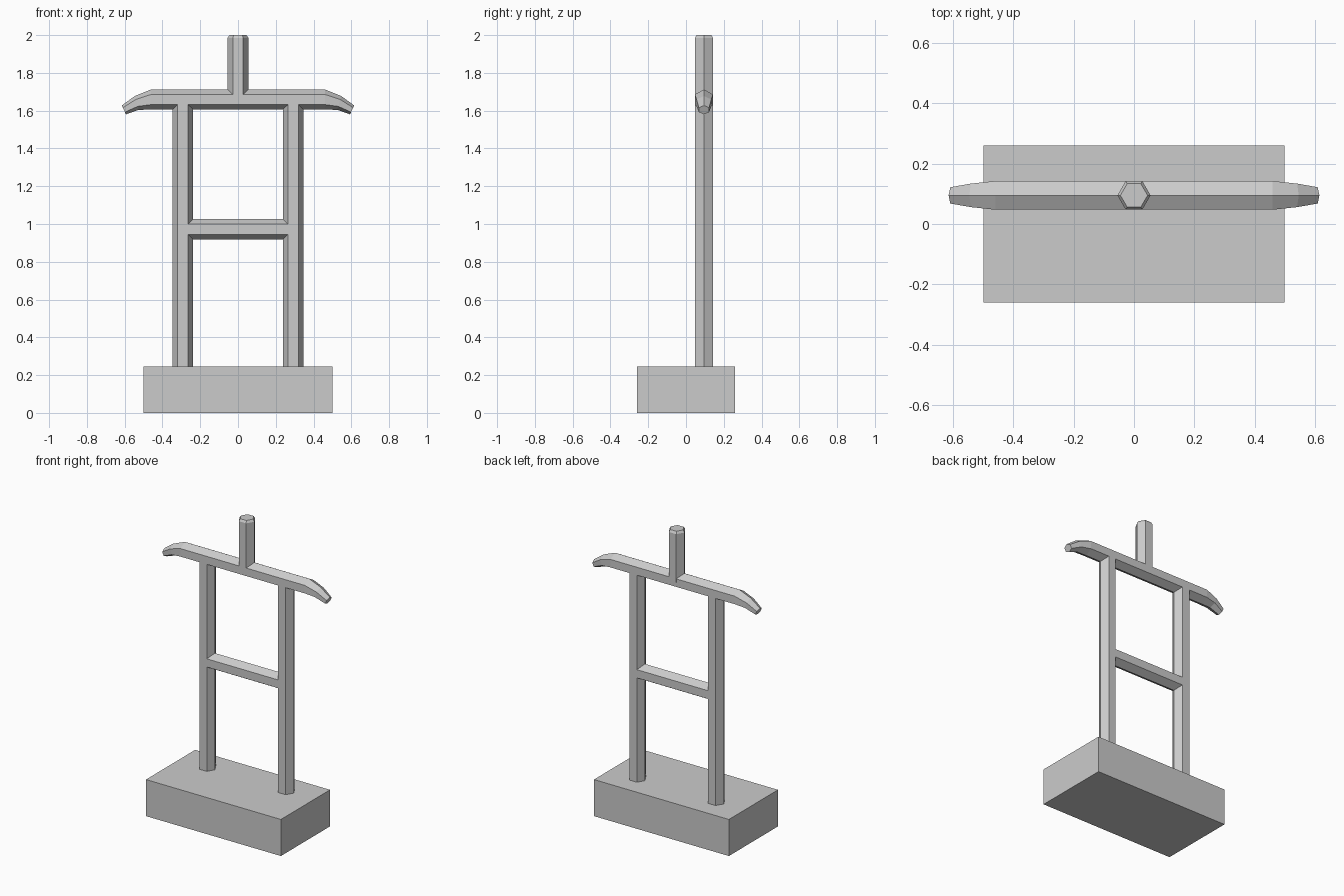
import bpy, bmesh
from math import cos, sin, pi, radians
from mathutils import Vector

if "Cube" in bpy.data.objects:
    bpy.data.objects.remove(bpy.data.objects["Cube"])

Y = 0.095   # depth position of the frame
R = 0.055   # hexagon radius


def hex_loft(name, rings):
    """Loft hexagons; ring = (centre, corner direction, corner radius, half depth in y)."""
    bm = bmesh.new()
    loops = []
    for centre, axis, r, hy in rings:
        c, a = Vector(centre), Vector(axis).normalized()
        loops.append([bm.verts.new(c + a * r * cos(i * pi / 3)
                      + Vector((0, hy * sin(i * pi / 3) / sin(pi / 3), 0)))
                      for i in range(6)])
    for p, q in zip(loops, loops[1:]):
        for i in range(6):
            j = (i + 1) % 6
            bm.faces.new((p[i], p[j], q[j], q[i]))
    bm.faces.new(loops[0])
    bm.faces.new(loops[-1])
    bmesh.ops.recalc_face_normals(bm, faces=bm.faces[:])
    me = bpy.data.meshes.new(name)
    bm.to_mesh(me)
    bm.free()
    ob = bpy.data.objects.new(name, me)
    bpy.context.collection.objects.link(ob)
    return ob


X_AXIS, Z_AXIS, HY = (1, 0, 0), (0, 0, 1), 0.0475

# Base block
bpy.ops.mesh.primitive_cube_add(size=1, location=(0, 0, 0.1225))
base = bpy.context.object
base.name = "base_block"
base.scale = (1.0, 0.52, 0.245)

# Two upright posts
for side, label in ((-1, "left"), (1, "right")):
    x = side * 0.292
    hex_loft(label + "_post", [((x, Y, z), X_AXIS, R, HY) for z in (0.24, 1.65)])

# Middle rail between the posts
hex_loft("middle_rail", [((x, Y, 0.972), Z_AXIS, R, HY) for x in (-0.28, 0.28)])

# Shoulder bar with drooping, tapering ends
half = [(0.46, 1.659, 0.0535, HY, 0),
        (0.536, 1.641, 0.038, 0.039, 16),
        (0.604, 1.604, 0.026, 0.027, 25)]
rings = [((s * x, Y, z), (s * sin(radians(t)), 0, cos(radians(t))), r, hy)
         for s, part in ((-1, half[::-1]), (1, half)) for x, z, r, hy, t in part]
hex_loft("shoulder_bar", rings)

# Neck peg with a chamfered top
hex_loft("neck_peg", [((0, Y, z), X_AXIS, r, r * 0.866)
                      for z, r in ((1.66, R), (1.985, R), (2.0, 0.045))])
